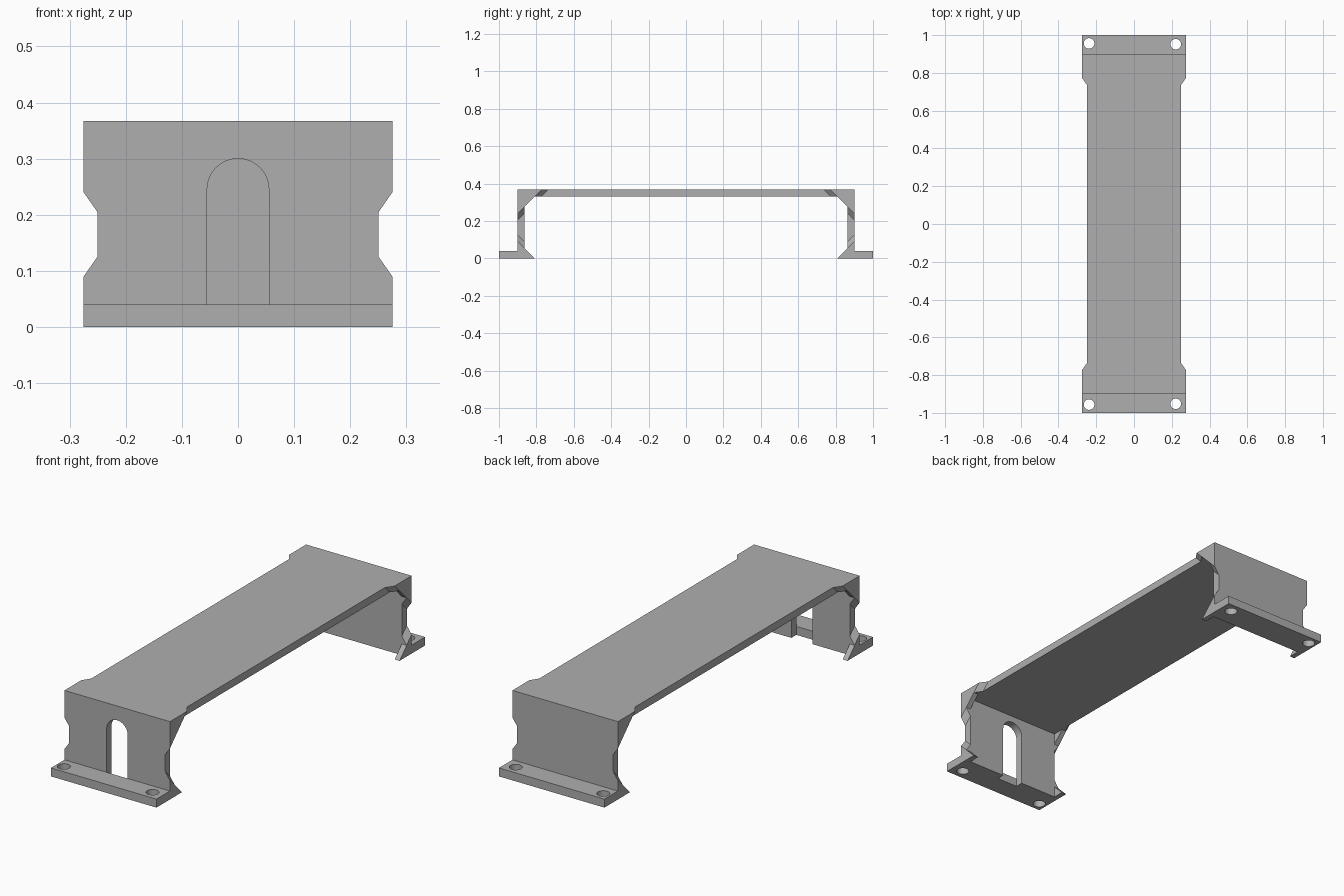
import bpy, bmesh, math

if "Cube" in bpy.data.objects:
    bpy.data.objects.remove(bpy.data.objects["Cube"])

# Main dimensions
CORE, FULL = 0.25, 0.275        # half widths of the strip and of its ends
WALL, INNER = 0.9, 0.863        # outer and inner face of the end walls
TOP, UNDER = 0.367, 0.331       # deck faces
FOOT = 0.04                     # foot height
LEG, RUN = 0.127, 0.036         # corner plate leg, length of its sloping edge

grey = bpy.data.materials.new("plain grey")
grey.use_nodes = True
grey.diffuse_color = (0.43, 0.43, 0.43, 1)
grey.node_tree.nodes["Principled BSDF"].inputs["Base Color"].default_value = (0.43, 0.43, 0.43, 1)


def loft(name, ring_a, ring_b):
    """Solid between two matching rings of 3D points."""
    bm = bmesh.new()
    a = [bm.verts.new(p) for p in ring_a]
    b = [bm.verts.new(p) for p in ring_b]
    bm.faces.new(a)
    bm.faces.new(b[::-1])
    for i in range(len(a)):
        j = (i + 1) % len(a)
        bm.faces.new((a[i], b[i], b[j], a[j]))
    bmesh.ops.recalc_face_normals(bm, faces=bm.faces)
    mesh = bpy.data.meshes.new(name)
    bm.to_mesh(mesh)
    bm.free()
    mesh.materials.append(grey)
    obj = bpy.data.objects.new(name, mesh)
    bpy.context.collection.objects.link(obj)
    return obj


def box(name, x, y0, y1, z0, z1):
    ring = [(-x, y0), (x, y0), (x, y1), (-x, y1)]
    return loft(name, [(*p, z0) for p in ring], [(*p, z1) for p in ring])


def side_piece(name, sx, sy, inner, outer):
    """Piece beside the strip, from a (y, z) outline at CORE to one at FULL."""
    loft(name, [(sx * CORE, sy * y, z) for y, z in inner],
         [(sx * FULL, sy * y, z) for y, z in outer])


def drill(obj, x, y, radius):
    bpy.ops.mesh.primitive_cylinder_add(vertices=32, radius=radius, depth=0.3, location=(x, y, 0))
    cutter = bpy.context.object
    cutter.hide_render = True
    mod = obj.modifiers.new("hole", "BOOLEAN")
    mod.operation, mod.solver, mod.object = "DIFFERENCE", "EXACT", cutter
    bpy.context.view_layer.objects.active = obj
    bpy.ops.object.modifier_apply(modifier=mod.name)
    bpy.data.objects.remove(cutter)


def upper_outline(leg):
    t = TOP - UNDER
    return [(WALL, TOP), (WALL - leg, TOP), (WALL - leg + t, UNDER), (INNER, UNDER),
            (INNER, TOP - leg + WALL - INNER), (WALL, TOP - leg)]


def lower_outline(height):
    return [(WALL, 0), (WALL, height), (INNER, height - (WALL - INNER)), (INNER, 0)]


# Deck and solid back wall
box("deck", CORE, -WALL, WALL, UNDER, TOP)
box("back_wall", CORE, INNER, WALL, 0, UNDER)

# Front wall with an arched slot, open at the bottom behind the foot
SLOT, SPRING = 0.055, 0.245
arch = [(-SLOT * math.cos(math.pi * i / 24), SPRING + SLOT * math.sin(math.pi * i / 24))
        for i in range(25)]
outline = [(-SLOT, 0), *arch, (SLOT, 0), (CORE, 0), (CORE, UNDER), (-CORE, UNDER), (-CORE, 0)]
loft("front_wall", [(x, -WALL, z) for x, z in outline], [(x, -INNER, z) for x, z in outline])

for sy, end in ((-1, "front"), (1, "back")):
    # Foot flange with two screw holes
    foot = box(end + "_foot", FULL, min(sy * WALL, sy), max(sy * WALL, sy), 0, FOOT)
    drill(foot, -0.238, sy * 0.956, 0.028)
    drill(foot, 0.221, sy * 0.952, 0.028)

    for sx, side in ((-1, "right"), (1, "left")):
        tag = f"{end}_{side}_"
        # Widened corner and base with sloping edges
        side_piece(tag + "corner", sx, sy, upper_outline(LEG + RUN), upper_outline(LEG))
        side_piece(tag + "base", sx, sy, lower_outline(0.126), lower_outline(0.09))
        # Triangular fins in the inside corners
        fin = [(INNER, UNDER), (WALL - LEG + TOP - UNDER, UNDER), (INNER, TOP - LEG + WALL - INNER)]
        side_piece(tag + "upper_fin", sx, sy, fin, fin)
        rise = 0.09 - (WALL - INNER)
        fin = [(INNER, 0), (INNER, rise), (INNER - rise, 0)]
        side_piece(tag + "lower_fin", sx, sy, fin, fin)
